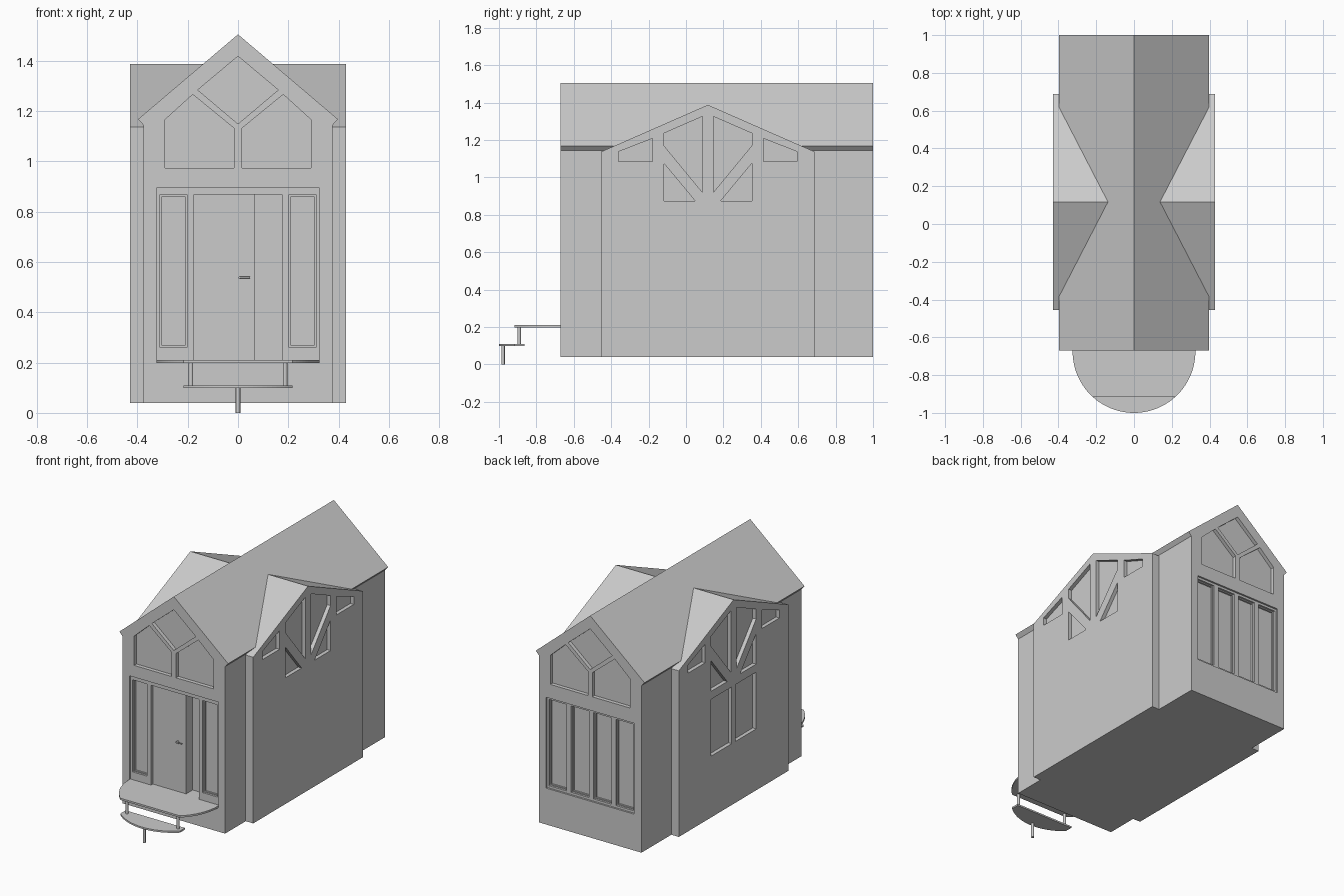
import bpy, bmesh, math
from mathutils import Vector

if "Cube" in bpy.data.objects:
    bpy.data.objects.remove(bpy.data.objects["Cube"])

FRONT, BACK, SIDE, MID, BASE = -0.67, 1.0, 0.43, 0.117, 0.04

# Mapping from (u, v, depth into the wall) to world space for each facade
PLACE = {
    "front": lambda u, v, d: (u, FRONT + d, v),
    "back": lambda u, v, d: (u, BACK - d, v),
    "right": lambda u, v, d: (SIDE - d, u, v),
    "left": lambda u, v, d: (-SIDE + d, u, v),
    "flat": lambda u, v, d: (u, v, d),
}


def prism(name, pts, face, a, b):
    """Extrude a 2D outline between depths a and b of a facade."""
    bm = bmesh.new()
    va = [bm.verts.new(PLACE[face](u, v, a)) for u, v in pts]
    vb = [bm.verts.new(PLACE[face](u, v, b)) for u, v in pts]
    bm.faces.new(va)
    bm.faces.new(vb)
    n = len(pts)
    for i in range(n):
        j = (i + 1) % n
        bm.faces.new((va[i], va[j], vb[j], vb[i]))
    bmesh.ops.recalc_face_normals(bm, faces=bm.faces[:])
    me = bpy.data.meshes.new(name)
    bm.to_mesh(me)
    bm.free()
    ob = bpy.data.objects.new(name, me)
    bpy.context.collection.objects.link(ob)
    return ob


def rod(name, p, q, r):
    p, q = Vector(p), Vector(q)
    bpy.ops.mesh.primitive_cylinder_add(vertices=20, radius=r, depth=(q - p).length,
                                        location=(p + q) / 2)
    ob = bpy.context.object
    ob.name = name
    ob.rotation_euler = (q - p).to_track_quat('Z', 'Y').to_euler()
    bpy.ops.object.shade_smooth_by_angle()
    return ob


def rect(u0, u1, v0, v1):
    return [(u0, v0), (u1, v0), (u1, v1), (u0, v1)]


def mirror(pts, c=0.0):
    return [(2 * c - u, v) for u, v in pts]


def combine(ob, other, op):
    mod = ob.modifiers.new("bool", 'BOOLEAN')
    mod.operation, mod.solver, mod.object = op, 'EXACT', other
    bpy.context.view_layer.objects.active = ob
    bpy.ops.object.modifier_apply(modifier=mod.name)
    bpy.data.objects.remove(other)


# Main house with a gabled roof and small slanted eaves
half = [(0.375, BASE), (0.375, 1.143), (0.397, 1.168)]
house = prism("house_body", half + [(0, 1.505)] + mirror(half)[::-1], "front", 0, BACK - FRONT)

# Cross gable running through both sides
cross = prism("cross_gable", [(MID - 0.572, BASE), (MID + 0.572, BASE), (MID + 0.572, 1.137),
                              (MID, 1.388), (MID - 0.572, 1.137)], "right", 0, 2 * SIDE)
combine(house, cross, 'UNION')


def cut(face, pts, depth):
    combine(house, prism("cutter", pts, face, -0.04, depth), 'DIFFERENCE')


def framed_window(face, u0, u1, v0, v1):
    cut(face, rect(u0, u1, v0, v1), 0.025)
    e = 0.007
    cut(face, rect(u0 + e, u1 - e, v0 + e, v1 - e), 0.036)


# Gable windows on front and back: diamond and two pentagons
diamond = [(0, 1.418), (0.16, 1.284), (0, 1.149), (-0.16, 1.284)]
penta = [(0.016, 0.973), (0.291, 0.973), (0.291, 1.165), (0.18, 1.266), (0.016, 1.132)]
for face in ("front", "back"):
    for pts in (diamond, penta, mirror(penta)):
        cut(face, pts, 0.025)

# Front entrance: recessed frame, side lights, door leaf and narrow glazed panel
cut("front", rect(-0.325, 0.325, 0.208, 0.895), 0.012)
for u in (-0.31, 0.203):
    framed_window("front", u, u + 0.107, 0.26, 0.868)
cut("front", rect(-0.175, 0.175, 0.208, 0.868), 0.032)
cut("front", rect(0.068, 0.175, 0.208, 0.868), 0.1)

# Back: recessed frame with four tall windows
cut("back", rect(-0.322, 0.322, 0.28, 0.88), 0.012)
for i in range(4):
    u = -0.31 + i * 0.1635
    framed_window("back", u, u + 0.13, 0.295, 0.865)

# Cross gable windows, mirrored about the ridge on both sides
side_windows = [
    [(-0.36, 1.085), (-0.18, 1.085), (-0.18, 1.208), (-0.36, 1.138)],
    [(-0.118, 1.17), (0.088, 0.92), (0.088, 1.326), (-0.118, 1.236)],
    [(-0.118, 0.873), (0.05, 0.873), (-0.118, 1.075)],
]
for face in ("right", "left"):
    extra = [rect(-0.118, 0.097, 0.445, 0.82)] if face == "left" else []
    for pts in side_windows + extra:
        cut(face, pts, 0.025)
        cut(face, mirror(pts, MID), 0.025)

# Door handle
hy = FRONT + 0.032
rod("handle_rose", (0.008, hy + 0.002, 0.538), (0.008, hy - 0.018, 0.538), 0.006)
rod("handle_lever", (0.008, hy - 0.016, 0.538), (0.048, hy - 0.016, 0.538), 0.004)


# Entrance steps: parts of one half disc, split by a chord
def arc(a0, a1, n):
    return [(0.325 * math.cos(math.radians(a0 + (a1 - a0) * i / n)),
             -0.675 + 0.325 * math.sin(math.radians(a0 + (a1 - a0) * i / n)))
            for i in range(n + 1)]


chord = 48.1
upper = [(-0.325, FRONT + 0.01)] + arc(180, 180 + chord, 14) + arc(360 - chord, 360, 14) \
    + [(0.325, FRONT + 0.01)]
prism("upper_step", upper, "flat", 0.198, 0.21)
lower = [(-0.217, -0.863)] + arc(180 + chord, 360 - chord, 24) + [(0.217, -0.863)]
prism("lower_step", lower, "flat", 0.098, 0.109)

# Step posts
for s in (-1, 1):
    rod("upper_step_post", (s * 0.187, -0.892, 0.105), (s * 0.187, -0.892, 0.2), 0.009)
rod("lower_step_post", (0, -0.978, 0), (0, -0.978, 0.1), 0.009)
